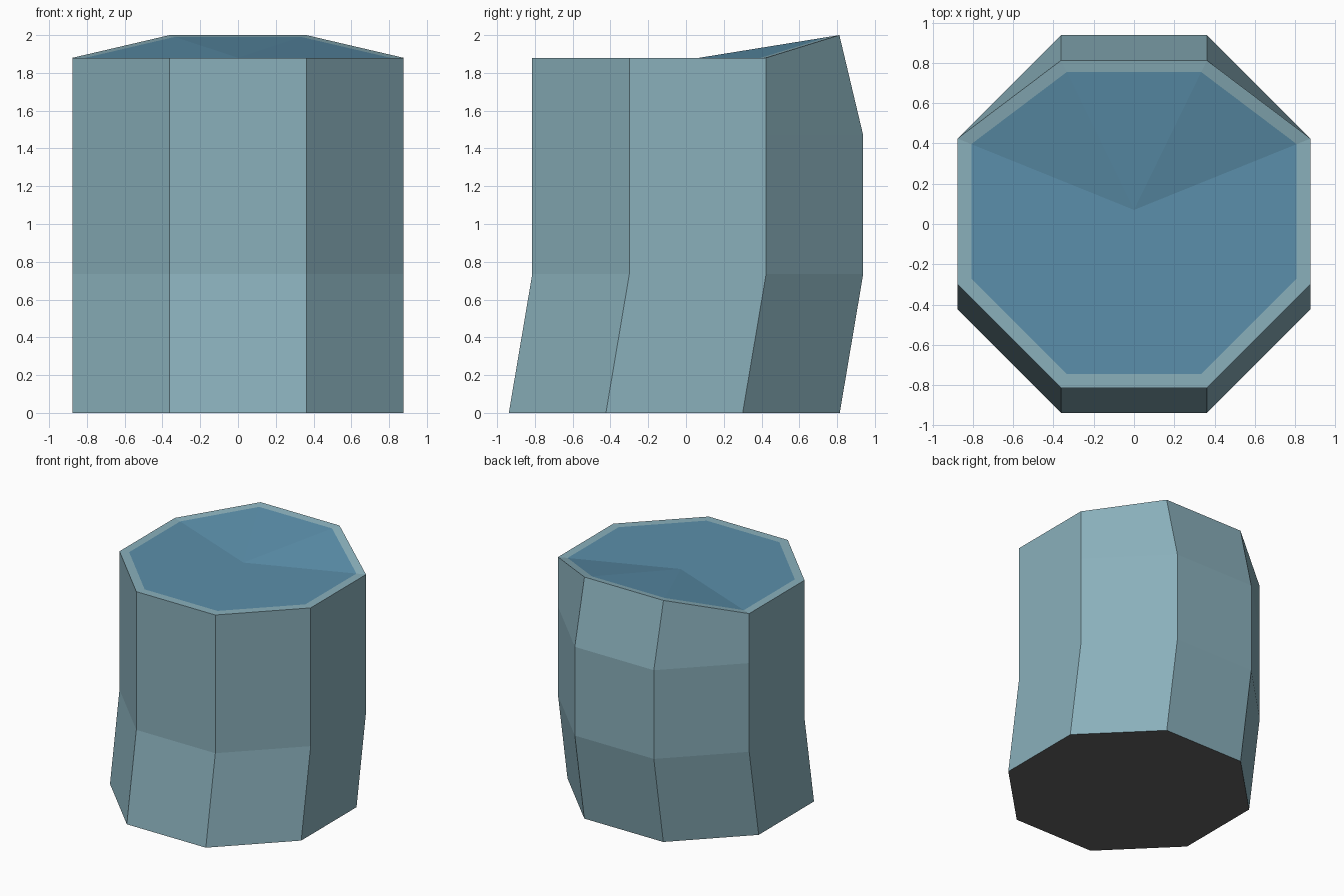
import bpy, bmesh

if "Cube" in bpy.data.objects:
    bpy.data.objects.remove(bpy.data.objects["Cube"])


def material(name, rgb):
    m = bpy.data.materials.new(name)
    m.diffuse_color = (*rgb, 1.0)
    m.use_nodes = True
    m.node_tree.nodes["Principled BSDF"].inputs["Base Color"].default_value = m.diffuse_color
    return m


glaze = material("pale teal", (0.255, 0.435, 0.500))
water = material("water blue", (0.105, 0.275, 0.405))
base = material("grey base", (0.125, 0.125, 0.125))

R, C = 0.876, 0.362          # octagon half width, half side length
OCT = [(-C, -R), (C, -R), (R, -C), (R, C), (C, R), (-C, R), (-R, C), (-R, -C)]
BACK = (4, 5)                # corners of the raised back lip
TOP = 1.88


def build(name, bm, mats):
    mesh = bpy.data.meshes.new(name)
    bm.to_mesh(mesh)
    bm.free()
    for m in mats:
        mesh.materials.append(m)
    ob = bpy.data.objects.new(name, mesh)
    bpy.context.collection.objects.link(ob)


bm = bmesh.new()


def bridge(a, b):
    for i in range(8):
        j = (i + 1) % 8
        bm.faces.new((a[i], a[j], b[j], b[i]))


# Tub wall: octagon rings, sheared at the bottom
rings = [[bm.verts.new((x, y + dy, z)) for x, y in OCT]
         for z, dy in ((0, -0.062), (0.735, 0.062), (1.47, 0.062), (TOP, 0.062))]
top = rings[-1]
for i in BACK:               # back lip leans in and rises
    top[i].co.y, top[i].co.z = 0.812, 2.0
for a, b in zip(rings, rings[1:]):
    bridge(a, b)

# Underside
bm.faces.new(rings[0][::-1]).material_index = 2

# Top: rim band and blue surface, both on triangles meeting at the centre
mid = bm.verts.new((0, 0.07, TOP))
inner = [bm.verts.new(mid.co.lerp(v.co, 0.922)) for v in top]
bridge(top, inner)
for i in range(8):
    bm.faces.new((inner[i], inner[(i + 1) % 8], mid)).material_index = 1

build("octagonal_tub", bm, (glaze, water, base))
